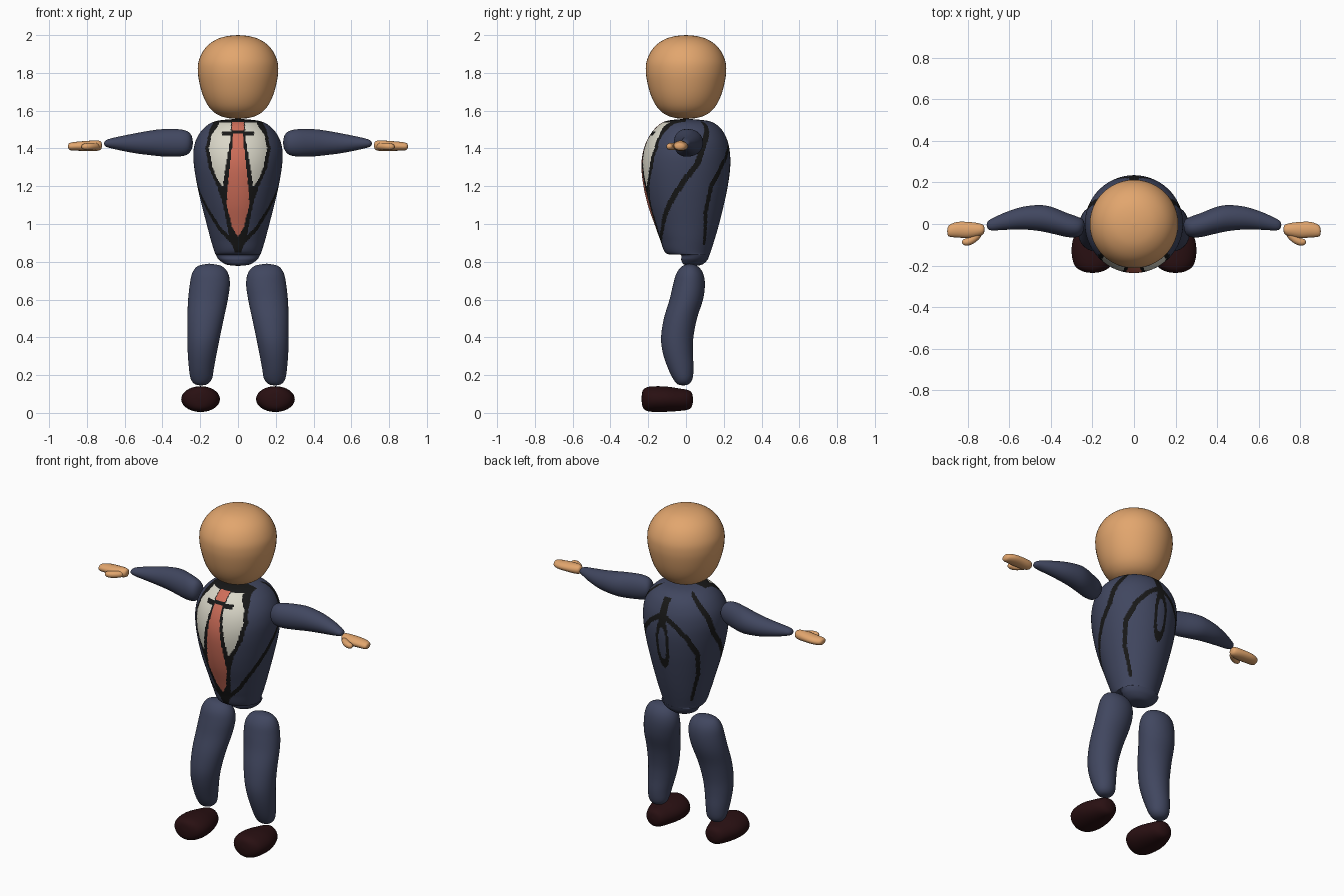
import bpy, bmesh, math


def material(name, rgb):
    m = bpy.data.materials.new(name)
    m.diffuse_color = (*rgb, 1)
    return m


SKIN = material("skin", (0.76, 0.38, 0.155))
NAVY = material("navy cloth", (0.052, 0.062, 0.115))
BLACK = material("black trim", (0.009, 0.009, 0.009))
TIE = material("coral tie", (0.62, 0.155, 0.1))
SHIRT = material("cream shirt", (0.70, 0.68, 0.58))
SHOE = material("dark brown leather", (0.022, 0.005, 0.006))


def catmull(p0, p1, p2, p3, t):
    return [0.5 * (2 * b + (c - a) * t + (2 * a - 5 * b + 4 * c - d) * t * t
                   + (3 * b - a - 3 * c + d) * t ** 3)
            for a, b, c, d in zip(p0, p1, p2, p3)]


def loft(name, axis, stations, mats, seg=40, sub=4, mirror=False, rule=None):
    """Smooth oval loft; a station is (position, a_min, a_max, b_min, b_max)."""
    n = len(stations)
    rows = []
    for i in range(n - 1):
        ps = [stations[max(0, min(n - 1, i + k))] for k in (-1, 0, 1, 2)]
        rows += [catmull(*ps, j / sub) for j in range(sub)]
    rows.append(list(stations[-1]))

    def place(t, a, b):
        x, y, z = {"x": (t, a, b), "y": (a, t, b), "z": (a, b, t)}[axis]
        return (-x if mirror else x, y, z)

    bm = bmesh.new()
    rings = []
    for t, a0, a1, b0, b1 in rows[1:-1]:
        ring = []
        for k in range(seg):
            u = 2 * math.pi * k / seg
            ring.append(bm.verts.new(place(t, (a0 + a1) / 2 + (a1 - a0) / 2 * math.sin(u),
                                           (b0 + b1) / 2 - (b1 - b0) / 2 * math.cos(u))))
        rings.append(ring)
    for r, s in zip(rings, rings[1:]):
        for k in range(seg):
            bm.faces.new((r[k], r[(k + 1) % seg], s[(k + 1) % seg], s[k]))
    for row, ring in ((rows[0], rings[0]), (rows[-1], rings[-1])):
        tip = bm.verts.new(place(row[0], (row[1] + row[2]) / 2, (row[3] + row[4]) / 2))
        for k in range(seg):
            bm.faces.new((ring[k], ring[(k + 1) % seg], tip))
    bmesh.ops.recalc_face_normals(bm, faces=bm.faces)
    for f in bm.faces:
        f.smooth = True
        if rule:
            f.material_index = rule(f.calc_center_median())
    me = bpy.data.meshes.new(name)
    bm.to_mesh(me)
    bm.free()
    for m in mats:
        me.materials.append(m)
    ob = bpy.data.objects.new(name, me)
    bpy.context.collection.objects.link(ob)
    return ob


def lerp(table, z):
    if z <= table[0][0]:
        return table[0][1]
    for (z0, v0), (z1, v1) in zip(table, table[1:]):
        if z <= z1:
            return v0 + (v1 - v0) * (z - z0) / (z1 - z0)
    return table[-1][1]


def near(path, ang, z, width):
    """True within width of a seam given as (angle from the back, height)."""
    px, pz = ang * 0.2, z
    for (a0, z0), (a1, z1) in zip(path, path[1:]):
        x0, dx, dz = a0 * 0.2, (a1 - a0) * 0.2, z1 - z0
        t = max(0, min(1, ((px - x0) * dx + (pz - z0) * dz) / (dx * dx + dz * dz)))
        if math.hypot(px - x0 - t * dx, pz - z0 - t * dz) < width:
            return True
    return False


# Suit pattern: seams, tie, shirt and lapel edges
FRONT_SEAM = [(0.89, 1.53), (1.16, 1.42), (1.31, 1.32), (1.71, 1.2),
              (2.15, 1.07), (2.5, 0.97), (3.14, 0.87)]
BACK_SEAM = [(0.1, 1.42), (0.36, 1.38), (0.63, 1.31), (0.91, 1.2), (0.98, 1.06), (0.83, 0.9)]
TIE_HALF = [(0.93, 0.0), (0.98, 0.03), (1.1, 0.06), (1.2, 0.055), (1.48, 0.024)]
SHIRT_IN = [(1.2, 0.08), (1.3, 0.066), (1.47, 0.037)]
SHIRT_OUT = [(1.2, 0.085), (1.25, 0.115), (1.3, 0.135), (1.4, 0.155), (1.47, 0.14), (1.53, 0.1)]
TRIM = [(0.86, 0.02), (0.95, 0.05), (1.1, 0.078), (1.2, 0.11), (1.3, 0.155),
        (1.4, 0.173), (1.5, 0.15), (1.555, 0.12)]


def suit(c):
    ax, z = abs(c.x), c.z
    ang = math.atan2(ax, c.y)
    if c.y < 0 and z > 0.85 and ax < lerp(TRIM, z):
        if 0.93 < z < 1.48 and ax < lerp(TIE_HALF, z):
            return 2
        if 1.495 < z < 1.54 and ax < 0.032:
            return 2
        collar_gap = 1.465 < z < 1.49 and ax < 0.085
        if 1.2 < z < 1.537 and lerp(SHIRT_IN, z) < ax < lerp(SHIRT_OUT, z) and not collar_gap:
            return 3
        return 1
    if z > 0.845 and (near(FRONT_SEAM, ang, z, 0.014) or near(BACK_SEAM, ang, z, 0.013)):
        return 1
    if c.y > 0:
        # Oval back seam with a short tail up to the collar
        oval = math.hypot(ax / 0.04, (z - 1.26) / 0.15)
        if 0.65 < oval < 1.05 or (1.39 < z < 1.52 and ax < 0.022):
            return 1
    return 0


loft("suit_torso", "z", [
    (0.778, 0, 0, 0.04, 0.04), (0.785, -0.06, 0.06, -0.01, 0.085),
    (0.81, -0.1, 0.1, -0.025, 0.113), (0.838, -0.118, 0.118, -0.03, 0.125),
    (0.845, -0.122, 0.122, -0.105, 0.128), (0.92, -0.145, 0.145, -0.138, 0.152),
    (1.0, -0.166, 0.166, -0.167, 0.175), (1.1, -0.192, 0.192, -0.202, 0.2),
    (1.2, -0.215, 0.215, -0.225, 0.221), (1.3, -0.232, 0.232, -0.236, 0.234),
    (1.38, -0.236, 0.236, -0.228, 0.232), (1.45, -0.22, 0.22, -0.203, 0.216),
    (1.51, -0.178, 0.178, -0.16, 0.18), (1.545, -0.115, 0.115, -0.105, 0.12),
    (1.557, 0, 0, 0, 0)], [NAVY, BLACK, TIE, SHIRT], seg=240, sub=11, rule=suit)

# Egg-shaped head
loft("head", "z", [(z, -r, r, -r, r) for z, r in (
    (1.556, 0), (1.562, 0.06), (1.58, 0.11), (1.61, 0.146), (1.65, 0.172), (1.7, 0.192),
    (1.76, 0.207), (1.81, 0.213), (1.86, 0.209), (1.91, 0.188), (1.95, 0.155),
    (1.98, 0.108), (1.995, 0.055), (2.0, 0))], [SKIN], seg=48)

for side, flip in (("left", False), ("right", True)):
    # Sleeve
    loft(side + "_arm", "x", [
        (0.238, 0, 0, 1.43, 1.43), (0.246, -0.04, 0.02, 1.395, 1.468),
        (0.27, -0.062, 0.034, 1.367, 1.492), (0.32, -0.063, 0.052, 1.357, 1.502),
        (0.4, -0.045, 0.083, 1.358, 1.502), (0.46, -0.033, 0.091, 1.364, 1.495),
        (0.54, -0.026, 0.082, 1.374, 1.481), (0.62, -0.028, 0.056, 1.389, 1.465),
        (0.68, -0.031, 0.028, 1.403, 1.451), (0.703, -0.024, 0.014, 1.412, 1.44),
        (0.71, -0.005, -0.005, 1.426, 1.426)], [NAVY], mirror=flip)
    # Mitten hand with a hooked thumb
    loft(side + "_hand", "x", [
        (0.72, -0.025, -0.025, 1.415, 1.415), (0.725, -0.047, -0.006, 1.395, 1.436),
        (0.75, -0.06, 0.004, 1.387, 1.442), (0.8, -0.068, 0.01, 1.387, 1.44),
        (0.85, -0.065, 0.01, 1.388, 1.436), (0.885, -0.062, -0.002, 1.39, 1.431),
        (0.897, -0.054, -0.016, 1.398, 1.424), (0.9, -0.035, -0.035, 1.41, 1.41)],
        [SKIN], seg=28, mirror=flip)
    loft(side + "_thumb", "x", [
        (0.728, -0.035, -0.035, 1.41, 1.41), (0.74, -0.065, -0.02, 1.396, 1.426),
        (0.77, -0.092, -0.045, 1.392, 1.43), (0.8, -0.104, -0.066, 1.392, 1.428),
        (0.822, -0.1, -0.074, 1.397, 1.422), (0.83, -0.087, -0.087, 1.41, 1.41)],
        [SKIN], seg=20, mirror=flip)
    # Trouser leg
    loft(side + "_leg", "z", [
        (0.145, 0.195, 0.195, -0.015, -0.015), (0.152, 0.163, 0.228, -0.045, 0.014),
        (0.18, 0.138, 0.25, -0.068, 0.034), (0.24, 0.127, 0.26, -0.097, 0.04),
        (0.32, 0.112, 0.266, -0.123, 0.036), (0.4, 0.096, 0.268, -0.132, 0.039),
        (0.5, 0.075, 0.268, -0.117, 0.058), (0.6, 0.054, 0.264, -0.087, 0.09),
        (0.68, 0.043, 0.255, -0.068, 0.1), (0.74, 0.053, 0.242, -0.05, 0.09),
        (0.778, 0.088, 0.212, -0.018, 0.06), (0.79, 0.152, 0.152, 0.02, 0.02)],
        [NAVY], mirror=flip)
    # Teardrop shoe
    loft(side + "_shoe", "y", [
        (-0.236, 0.2, 0.2, 0.075, 0.075), (-0.229, 0.155, 0.245, 0.03, 0.118),
        (-0.205, 0.115, 0.282, 0.01, 0.136), (-0.16, 0.097, 0.298, 0.005, 0.141),
        (-0.1, 0.099, 0.299, 0.006, 0.139), (-0.04, 0.116, 0.282, 0.01, 0.13),
        (0.01, 0.138, 0.258, 0.017, 0.121), (0.031, 0.162, 0.232, 0.035, 0.105),
        (0.038, 0.197, 0.197, 0.07, 0.07)], [SHOE], mirror=flip)
